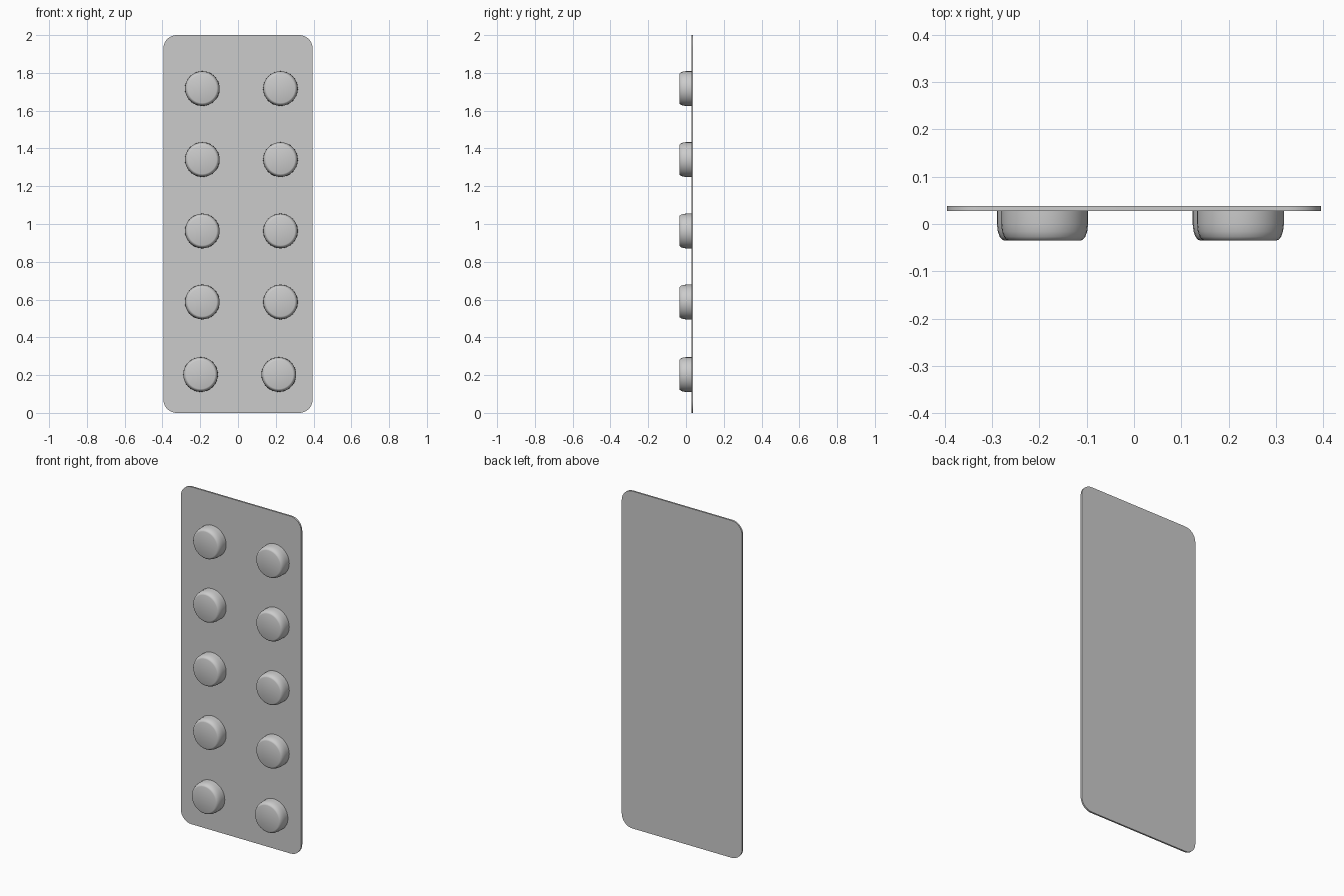
import bpy
import bmesh
from math import cos, sin, pi, radians

cube = bpy.data.objects.get("Cube")
if cube:
    bpy.data.objects.remove(cube, do_unlink=True)

grey = bpy.data.materials.new("light_grey")
grey.use_nodes = True
colour = (0.6, 0.6, 0.6, 1)
grey.diffuse_color = colour
grey.node_tree.nodes["Principled BSDF"].inputs["Base Color"].default_value = colour

FRONT, BACK = 0.028, 0.038


def finish(name, bm, smooth_angle):
    """Turn a bmesh into a named, shaded object."""
    bmesh.ops.recalc_face_normals(bm, faces=bm.faces)
    mesh = bpy.data.meshes.new(name)
    bm.to_mesh(mesh)
    bm.free()
    mesh.materials.append(grey)
    obj = bpy.data.objects.new(name, mesh)
    bpy.context.collection.objects.link(obj)
    bpy.ops.object.select_all(action="DESELECT")
    obj.select_set(True)
    bpy.context.view_layer.objects.active = obj
    bpy.ops.object.shade_smooth_by_angle(angle=radians(smooth_angle))


# Backing sheet: thin slab with rounded corners
def backing_sheet(half_width, height, radius, steps=8):
    bm = bmesh.new()
    outline = []
    corners = [(1, 1), (-1, 1), (-1, 0), (1, 0)]
    for i, (side, top) in enumerate(corners):
        cx = side * (half_width - radius)
        cz = height - radius if top else radius
        for s in range(steps + 1):
            a = (i + s / steps) * pi / 2
            outline.append(bm.verts.new((cx + radius * cos(a), FRONT, cz + radius * sin(a))))
    face = bm.faces.new(outline)
    extruded = bmesh.ops.extrude_face_region(bm, geom=[face], use_keep_orig=True)
    moved = [v for v in extruded["geom"] if isinstance(v, bmesh.types.BMVert)]
    bmesh.ops.translate(bm, verts=moved, vec=(0, BACK - FRONT, 0))
    finish("backing_sheet", bm, 30)


# Blister pocket: round cup with a softened front rim
def pocket(name, x, z, sides=32):
    profile = [(0.092, FRONT + 0.002), (0.092, 0), (0.09, -0.016),
               (0.086, -0.027), (0.081, -0.033), (0.076, -0.035)]
    bm = bmesh.new()
    rings = []
    for r, y in profile:
        rings.append([bm.verts.new((x + r * cos(2 * pi * i / sides), y,
                                    z + r * sin(2 * pi * i / sides)))
                      for i in range(sides)])
    for a, b in zip(rings, rings[1:]):
        for i in range(sides):
            j = (i + 1) % sides
            bm.faces.new((a[i], a[j], b[j], b[i]))
    bm.faces.new(rings[-1])
    finish(name, bm, 35)


backing_sheet(0.395, 2, 0.07)

# Two columns of five pockets, the lowest row set slightly to the right
for row, z in enumerate((0.203, 0.587, 0.963, 1.341, 1.717)):
    shift = -0.009 if row == 0 else 0
    pocket(f"right_pocket_{row + 1}", -0.189 + shift, z)
    pocket(f"left_pocket_{row + 1}", 0.225 + shift, z)
